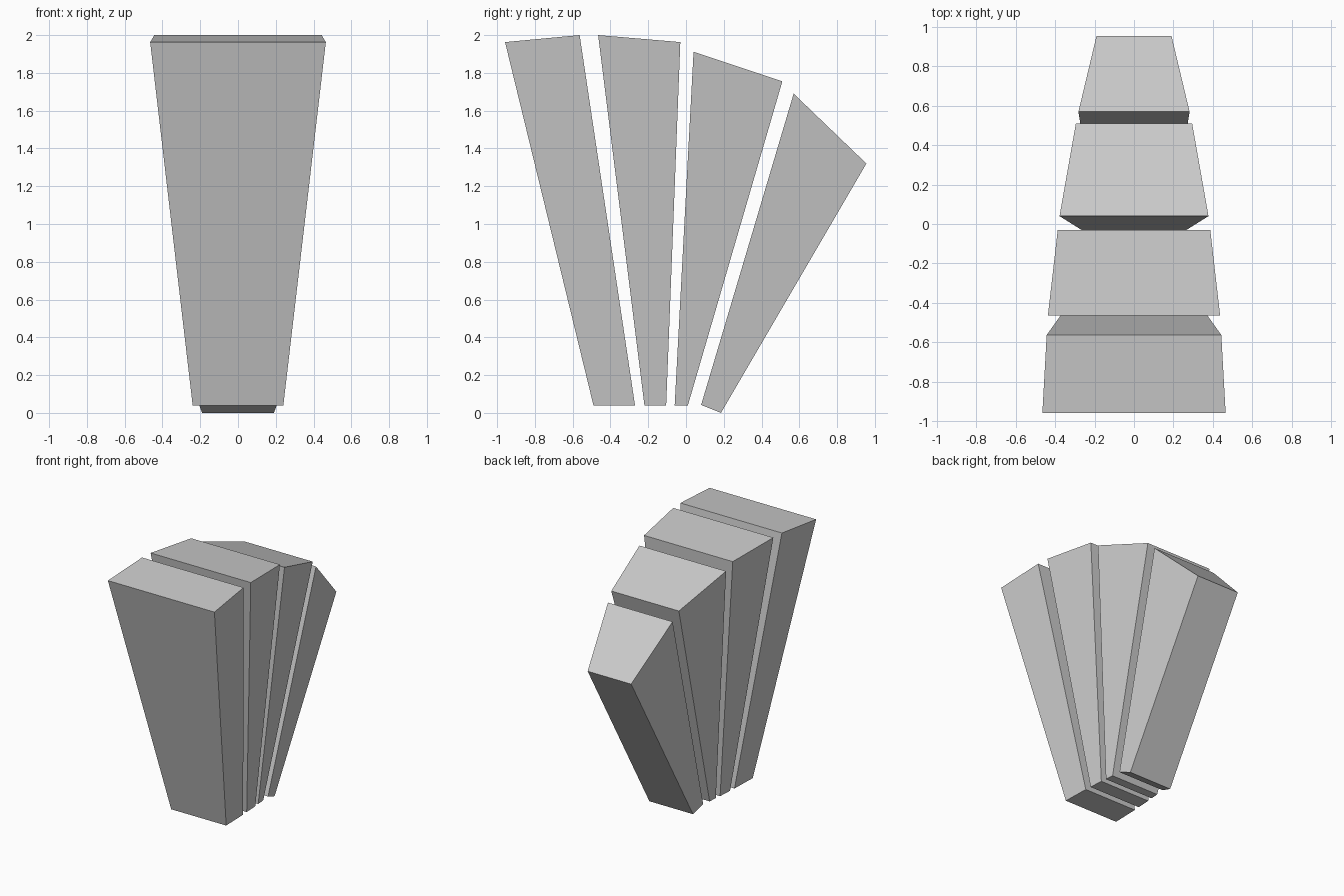
import bpy, bmesh

if "Cube" in bpy.data.objects:
    bpy.data.objects.remove(bpy.data.objects["Cube"])

# Each wedge: (y, z, half width) at bottom front, bottom back, top back, top front
WEDGES = {
    "front_wedge": [(-.49, .04, .24), (-.27, .04, .234), (-.563, 2.0, .443), (-.958, 1.963, .465)],
    "middle_front_wedge": [(-.22, .04, .23), (-.105, .04, .224), (-.03, 1.963, .387), (-.465, 2.0, .437)],
    "middle_back_wedge": [(-.06, .04, .218), (.01, .04, .213), (.51, 1.755, .295), (.04, 1.912, .378)],
    "back_wedge": [(.08, .042, .206), (.185, 0.0, .19), (.955, 1.32, .19), (.57, 1.69, .282)],
}


def make_wedge(name, profile):
    """Mirror a side profile across x and bridge the two sides."""
    bm = bmesh.new()
    left = [bm.verts.new((-w, y, z)) for y, z, w in profile]
    right = [bm.verts.new((w, y, z)) for y, z, w in profile]
    bm.faces.new(left)
    bm.faces.new(right[::-1])
    for i in range(4):
        j = (i + 1) % 4
        bm.faces.new((left[i], right[i], right[j], left[j]))
    bmesh.ops.recalc_face_normals(bm, faces=bm.faces[:])
    mesh = bpy.data.meshes.new(name)
    bm.to_mesh(mesh)
    bm.free()
    bpy.context.collection.objects.link(bpy.data.objects.new(name, mesh))


# Fan of four tapered wedges
for name, profile in WEDGES.items():
    make_wedge(name, profile)
